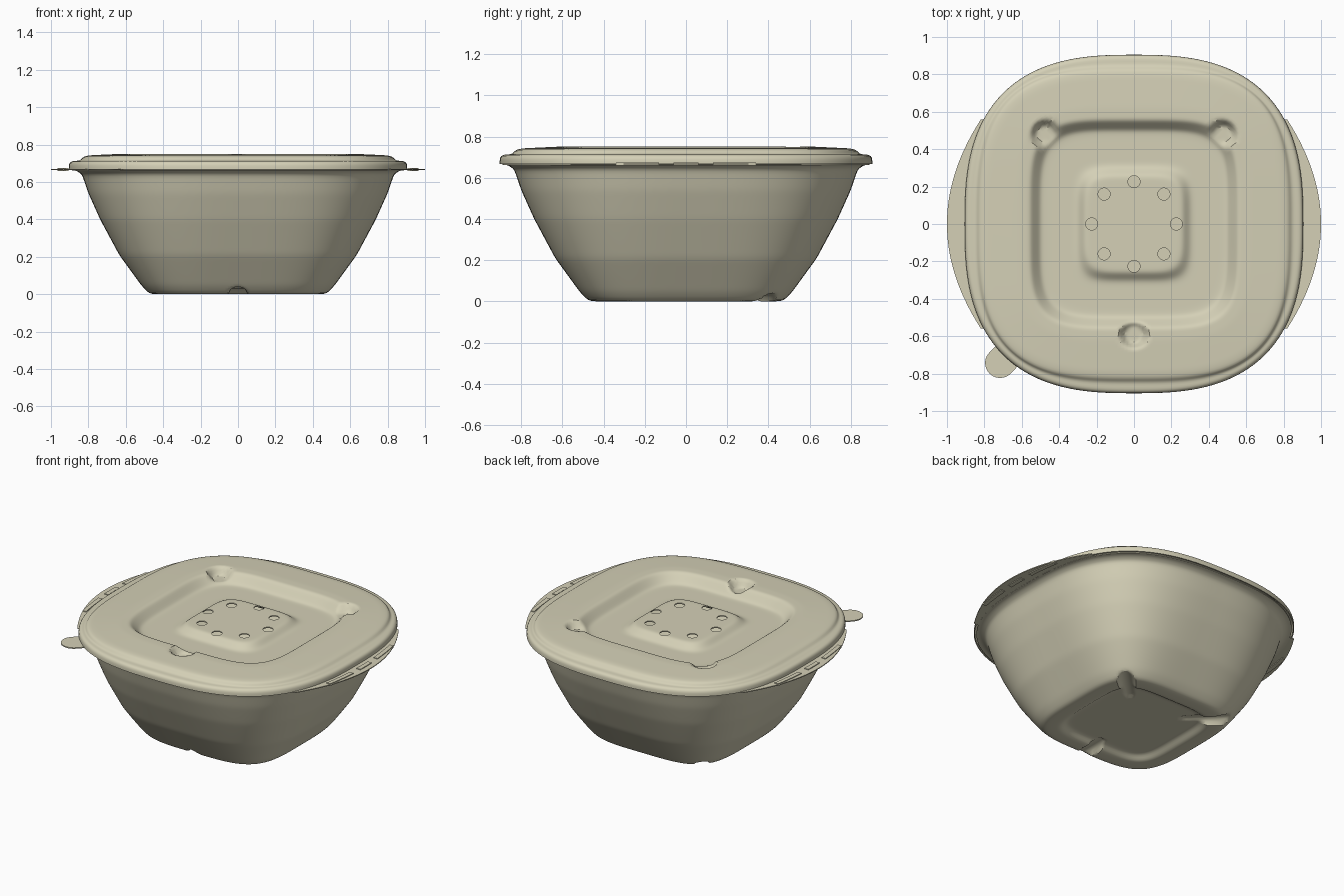
import bpy
import bmesh
from math import sin, cos, pi, sqrt, ceil, hypot, atan2

cube = bpy.data.objects.get("Cube")
if cube:
    bpy.data.objects.remove(cube)

mat = bpy.data.materials.new("pale_beige_plastic")
mat.use_nodes = True
colour = (0.66, 0.63, 0.47, 1)
mat.diffuse_color = colour
mat.node_tree.nodes["Principled BSDF"].inputs["Base Color"].default_value = colour

SEGMENTS = 224


def make_object(name, bm):
    mesh = bpy.data.meshes.new(name)
    bm.to_mesh(mesh)
    bm.free()
    obj = bpy.data.objects.new(name, mesh)
    bpy.context.collection.objects.link(obj)
    mesh.materials.append(mat)
    return obj


def finish(obj):
    """Apply modifiers, then smooth while keeping crisp edges."""
    bpy.ops.object.select_all(action="DESELECT")
    obj.select_set(True)
    bpy.context.view_layer.objects.active = obj
    for mod in list(obj.modifiers):
        bpy.ops.object.modifier_apply(modifier=mod.name)
    bpy.ops.object.shade_smooth_by_angle(angle=0.6)


def radius(half, n, a):
    return half / (abs(cos(a)) ** n + abs(sin(a)) ** n) ** (1 / n)


def sample(profile, step, passes):
    """Resample a (half width, height, squareness) profile and round its corners."""
    pts = []
    for p, q in zip(profile, profile[1:]):
        count = max(1, ceil(hypot(q[0] - p[0], q[1] - p[1]) / step))
        for i in range(count):
            pts.append([u + (v - u) * i / count for u, v in zip(p, q)])
    pts.append(list(profile[-1]))
    for _ in range(passes):
        mid = [[(a + 2 * b + c) / 4 for a, b, c in zip(*t)]
               for t in zip(pts, pts[1:], pts[2:])]
        pts = [pts[0]] + mid + [pts[-1]]
    return pts


def loft(name, profile, adjust, step, passes, offset):
    """Rounded-square shell, listed from the rim inward to the centre."""
    bm = bmesh.new()
    rings = []
    for half, z, n in sample(profile, step, passes):
        ring = []
        for i in range(SEGMENTS):
            a = 2 * pi * i / SEGMENTS
            r = radius(half, n, a)
            x, y = r * cos(a), r * sin(a)
            ring.append(bm.verts.new((x, y, adjust(x, y, z))))
        rings.append(ring)
    for outer, inner in zip(rings, rings[1:]):
        for i in range(SEGMENTS):
            j = (i + 1) % SEGMENTS
            bm.faces.new((outer[i], outer[j], inner[j], inner[i]))
    bm.faces.new(rings[-1])
    obj = make_object(name, bm)
    solid = obj.modifiers.new("thickness", "SOLIDIFY")
    solid.thickness = 0.007
    solid.offset = offset
    return obj


def plate(name, outline, z, thickness):
    bm = bmesh.new()
    face = bm.faces.new([bm.verts.new((x, y, z)) for x, y in outline])
    top = bmesh.ops.extrude_face_region(bm, geom=[face])["geom"]
    for v in top:
        if isinstance(v, bmesh.types.BMVert):
            v.co.z += thickness
    bmesh.ops.recalc_face_normals(bm, faces=bm.faces)
    obj = make_object(name, bm)
    finish(obj)
    return obj


# Bowl with a raised floor and three drainage grooves across its foot
GROOVES = [pi / 4, 3 * pi / 4, -pi / 2]


def foot_grooves(x, y, z):
    for a in GROOVES:
        along = x * cos(a) + y * sin(a)
        side = abs(x * sin(a) - y * cos(a))
        if along > 0.3 and side < 0.05:
            z = max(z, 0.04 * sqrt(1 - (side / 0.05) ** 2))
    return z


bowl = loft("bowl", [
    (0.89, 0.663, 2.7), (0.86, 0.663, 2.7), (0.853, 0.65, 2.7), (0.836, 0.645, 2.7),
    (0.80, 0.54, 2.8), (0.737, 0.4, 3.0), (0.635, 0.21, 3.3), (0.515, 0.045, 3.8),
    (0.475, 0.004, 4), (0.44, 0, 4), (0.375, 0, 4.5), (0.335, 0.03, 5),
    (0.31, 0.03, 5), (0.01, 0.03, 5)], foot_grooves, 0.016, 2, 1)
finish(bowl)

# Lid with a stepped edge, square channel, raised pad and three pockets
POCKETS = [(0.475, 0.48), (-0.475, 0.48), (0, -0.59)]


def lid_pockets(x, y, z):
    for px, py in POCKETS:
        t = (hypot(x - px, y - py) - 0.04) / 0.045
        t = min(1, max(0, t))
        t = t * t * (3 - 2 * t)
        if z > 0.70 and t < 1:
            z = 0.70 + (z - 0.70) * t
    return z


lid = loft("lid", [
    (0.905, 0.667, 2.7), (0.904, 0.70, 2.7), (0.89, 0.712, 2.7), (0.845, 0.714, 3),
    (0.825, 0.737, 3.2), (0.79, 0.743, 3.2), (0.62, 0.751, 4), (0.555, 0.75, 4.5),
    (0.50, 0.69, 4.7), (0.47, 0.687, 4.7), (0.32, 0.687, 5), (0.30, 0.692, 5),
    (0.26, 0.725, 5), (0.24, 0.727, 5), (0.01, 0.727, 5)], lid_pockets, 0.012, 2, -1)

# Eight vent holes through the pad
bm = bmesh.new()
for i in range(8):
    a = i * pi / 4
    made = bmesh.ops.create_cone(bm, cap_ends=True, segments=32, radius1=0.032,
                                 radius2=0.032, depth=0.2)
    bmesh.ops.translate(bm, verts=made["verts"],
                        vec=(0.226 * cos(a), 0.226 * sin(a), 0.72))
cutter = make_object("vent_cutter", bm)
cutter.hide_render = True
holes = lid.modifiers.new("vents", "BOOLEAN")
holes.operation = "DIFFERENCE"
holes.solver = "EXACT"
holes.object = cutter
finish(lid)
bpy.data.objects.remove(cutter)


# Side wings, each with a broken tear strip along it
def strip(side, y0, y1, inner, outer, count=28):
    ys = [y0 + (y1 - y0) * i / count for i in range(count + 1)]
    return ([(side * outer(y), y) for y in ys] +
            [(side * inner(y), y) for y in reversed(ys)])


def lid_edge(y):
    return 0.885 * (1 - (abs(y) / 0.885) ** 2.7) ** (1 / 2.7)


for side, label in ((1, "left"), (-1, "right")):
    plate(label + "_wing", strip(side, -0.56, 0.56, lid_edge,
                                 lambda y: 1 - 0.58 * y * y), 0.664, 0.006)
    for k, (y0, y1) in enumerate(((-0.34, -0.13), (-0.06, 0.06), (0.13, 0.34))):
        plate(f"{label}_tear_strip_{k + 1}",
              strip(side, y0, y1, lambda y: 0.935 - 0.25 * y * y,
                    lambda y: 0.965 - 0.28 * y * y, 10), 0.659, 0.016)

# Rounded pull tab at the front corner
ex, ey, r = -0.716, -0.743, 0.08
direction = atan2(ey, ex)
arc = [direction - pi / 2 + pi * i / 20 for i in range(21)]
outline = [(ex + r * cos(a), ey + r * sin(a)) for a in arc]
for a in (arc[-1], arc[0]):
    outline.append((-0.62 + r * cos(a), -0.643 + r * sin(a)))
plate("pull_tab", outline, 0.663, 0.007)
